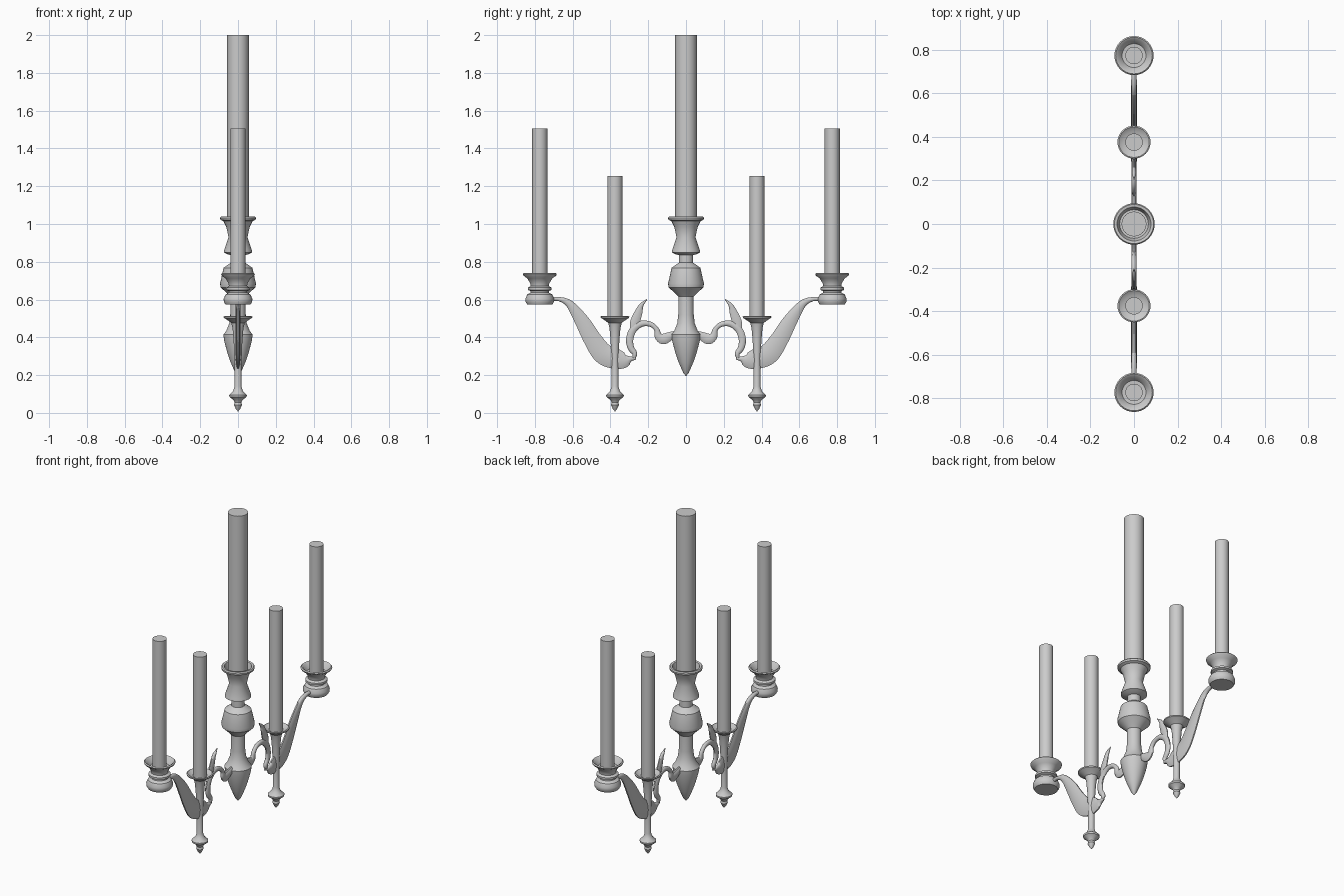
import bpy, bmesh, math
from mathutils import Vector

if "Cube" in bpy.data.objects:
    bpy.data.objects.remove(bpy.data.objects["Cube"])

SEG = 32


def finish(bm, name, angle):
    bmesh.ops.remove_doubles(bm, verts=bm.verts, dist=1e-5)
    bmesh.ops.recalc_face_normals(bm, faces=bm.faces)
    me = bpy.data.meshes.new(name)
    bm.to_mesh(me)
    bm.free()
    ob = bpy.data.objects.new(name, me)
    bpy.context.collection.objects.link(ob)
    bpy.ops.object.select_all(action='DESELECT')
    ob.select_set(True)
    bpy.context.view_layer.objects.active = ob
    bpy.ops.object.shade_smooth_by_angle(angle=math.radians(angle))
    return ob


def skin(bm, rings):
    for a, b in zip(rings, rings[1:]):
        n = len(a)
        for i in range(n):
            bm.faces.new((a[i], a[(i + 1) % n], b[(i + 1) % n], b[i]))
    bm.faces.new(rings[0])
    bm.faces.new(rings[-1])


def lathe(name, y, profile):
    """Turned part: profile of (radius, z) spun about a vertical axis."""
    bm = bmesh.new()
    rings = []
    for r, z in profile:
        r = max(r, 0.001)
        rings.append([bm.verts.new((r * math.cos(t), y + r * math.sin(t), z))
                      for t in (2 * math.pi * i / SEG for i in range(SEG))])
    skin(bm, rings)
    return finish(bm, name, 35)


def smooth_path(pts, steps=5):
    """Catmull-Rom through (y, z, half height)."""
    p = [Vector(q) for q in pts]
    p = [2 * p[0] - p[1]] + p + [2 * p[-1] - p[-2]]
    out = []
    for a, b, c, d in zip(p, p[1:], p[2:], p[3:]):
        for k in range(steps):
            t = k / steps
            out.append(0.5 * (2 * b + (c - a) * t + (2 * a - 5 * b + 4 * c - d) * t * t
                              + (3 * b - a - 3 * c + d) * t ** 3))
    return out + [p[-2]]


def sweep(name, side, pts, hx):
    """Flat oval strap following a path in the y-z plane."""
    bm = bmesh.new()
    path = smooth_path(pts)
    rings = []
    for i, q in enumerate(path):
        d = path[min(i + 1, len(path) - 1)] - path[max(i - 1, 0)]
        d = Vector((d.x, d.y)).normalized()
        r = max(q.z, 0.002)
        w = min(hx, r)
        ring = []
        for k in range(10):
            t = 2 * math.pi * k / 10
            o = r * math.sin(t)
            ring.append(bm.verts.new((w * math.cos(t), side * (q.x - d.y * o), q.y + d.x * o)))
        rings.append(ring)
    skin(bm, rings)
    return finish(bm, name, 50)


def candle(name, y, r, z0, z1):
    lathe(name, y, [(r, z0), (r, z1)])


# Central turned column with cup, knob and pointed drop
lathe("central_column", 0, [
    (0, .195), (.015, .213), (.04, .27), (.057, .32), (.074, .385), (.077, .415),
    (.062, .435), (.046, .475), (.041, .52), (.041, .615), (.055, .63), (.092, .665),
    (.095, .685), (.076, .768), (.05, .787), (.038, .795), (.038, .835), (.055, .84),
    (.075, .85), (.073, .862), (.05, .93), (.062, .985), (.077, 1.015), (.093, 1.022),
    (.095, 1.033), (.09, 1.04), (.078, 1.038), (.066, 1.0), (0, 1.0)])
candle("central_candle", 0, .057, .99, 2.0)

for side, tag in ((1, "right"), (-1, "left")):
    # Outer cup and candle
    yo, yi = side * .774, side * .376
    lathe("outer_cup_" + tag, yo, [
        (0, .573), (.066, .573), (.075, .588), (.076, .605), (.066, .627), (.048, .637),
        (.048, .645), (.063, .651), (.063, .663), (.048, .671), (.05, .685), (.066, .712),
        (.086, .726), (.09, .735), (.084, .741), (.075, .736), (.055, .705), (0, .70)])
    candle("outer_candle_" + tag, yo, .04, .69, 1.505)

    # Inner dish on a slender stem with a finial
    lathe("inner_dish_" + tag, yi, [
        (0, .008), (.012, .022), (.021, .042), (.018, .056), (.024, .068), (.046, .085),
        (.047, .095), (.026, .115), (.018, .14), (.019, .28), (.023, .38), (.029, .45),
        (.036, .477), (.058, .493), (.075, .503), (.076, .51), (.07, .513), (.05, .498),
        (0, .492)])
    candle("inner_candle_" + tag, yi, .04, .49, 1.255)

    # Outer arm, sweeping down to the foot of the scroll
    sweep("outer_arm_" + tag, side, [
        (.72, .602, .012), (.67, .602, .012), (.615, .575, .022), (.55, .485, .04),
        (.495, .39, .05), (.44, .315, .058), (.375, .287, .057), (.325, .277, .042),
        (.295, .285, .016), (.265, .288, .006)], .013)

    # Scroll arching from the outer arm to the column
    sweep("scroll_" + tag, side, [
        (.275, .29, .008), (.272, .315, .014), (.292, .345, .018), (.298, .39, .02),
        (.28, .44, .02), (.235, .472, .017), (.185, .468, .014), (.155, .44, .014),
        (.145, .405, .022), (.118, .392, .03), (.075, .41, .022), (.04, .415, .02)], .012)

    # Leaf curling up from the scroll
    sweep("leaf_" + tag, side, [
        (.285, .42, .012), (.272, .475, .026), (.252, .53, .022), (.236, .57, .012),
        (.206, .602, .002)], .01)
